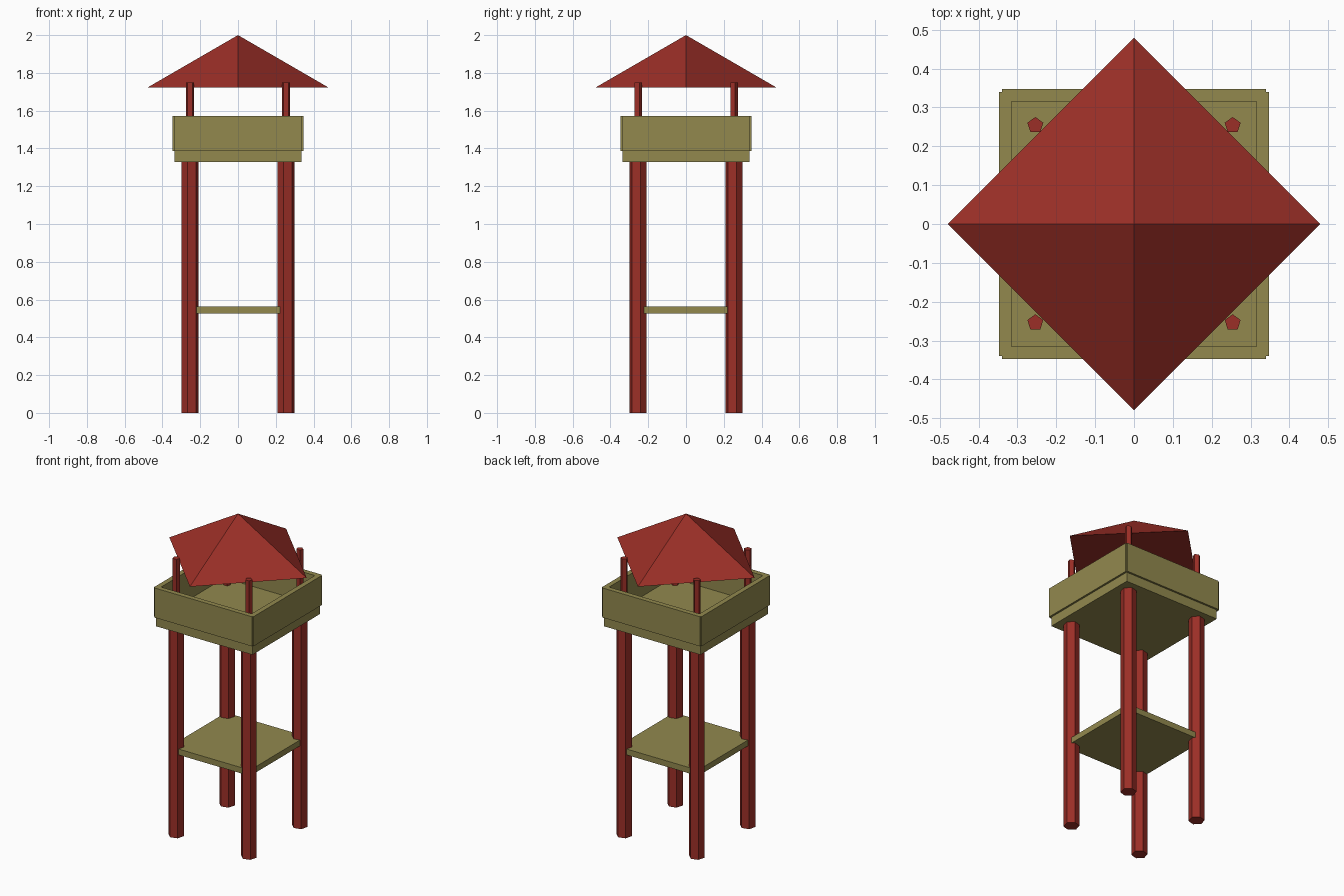
import bpy
import math

cube = bpy.data.objects.get("Cube")
if cube:
    bpy.data.objects.remove(cube, do_unlink=True)


def make_material(name, colour):
    mat = bpy.data.materials.new(name)
    mat.use_nodes = True
    mat.diffuse_color = colour
    mat.node_tree.nodes["Principled BSDF"].inputs["Base Color"].default_value = colour
    return mat


RED = make_material("barn red", (0.328, 0.028, 0.02, 1))
OLIVE = make_material("olive wood", (0.287, 0.25, 0.076, 1))


def finish(name, mat):
    obj = bpy.context.object
    obj.name = name
    obj.data.materials.append(mat)
    return obj


def box(name, low, high, mat):
    centre = [(a + b) / 2 for a, b in zip(low, high)]
    bpy.ops.mesh.primitive_cube_add(size=1, location=centre)
    obj = finish(name, mat)
    obj.scale = [b - a for a, b in zip(low, high)]
    return obj


def prism(name, sides, radius, angle, x, y, bottom, top, mat, tip=None):
    """Upright prism, or a cone when tip is 0; first corner points along angle."""
    bpy.ops.mesh.primitive_cone_add(
        vertices=sides, radius1=radius, radius2=radius if tip is None else tip,
        depth=top - bottom, location=(x, y, (bottom + top) / 2))
    obj = finish(name, mat)
    # Turn the mesh so its first corner (which starts on +x or +y) lies at angle
    first = obj.data.vertices[0].co
    obj.rotation_euler.z = math.radians(angle) - math.atan2(first.y, first.x)
    return obj


# Legs and the thin posts that carry the roof
SPREAD = 0.254
for front, y in (("front", -SPREAD), ("back", SPREAD)):
    for side, x in (("right", -SPREAD), ("left", SPREAD)):
        prism(f"{front}_{side}_leg", 6, 0.0466, 15, x, y, 0, 1.33, RED)
        prism(f"{front}_{side}_post", 5, 0.0215, 90, x, y, 1.36, 1.75, RED)

# Lower platform and lookout floor
box("lower_platform", (-0.28, -0.28, 0.525), (0.28, 0.28, 0.562), OLIVE)
box("lookout_floor", (-0.336, -0.336, 1.327), (0.336, 0.336, 1.388), OLIVE)

# Four wall boards around the lookout
INNER, OUTER, HALF = 0.316, 0.348, 0.34
for name, turn in (("front", 0), ("left", 90), ("back", 180), ("right", 270)):
    wall = box(f"{name}_wall", (-HALF, -OUTER, 1.386), (HALF, -INNER, 1.573), OLIVE)
    angle = math.radians(turn)
    reach = (INNER + OUTER) / 2
    wall.location.x = math.sin(angle) * reach
    wall.location.y = -math.cos(angle) * reach
    wall.rotation_euler.z = angle

# Four-sided roof with its corners on the axes
prism("roof", 4, 0.48, 0, 0, 0, 1.722, 2.0, RED, tip=0)
